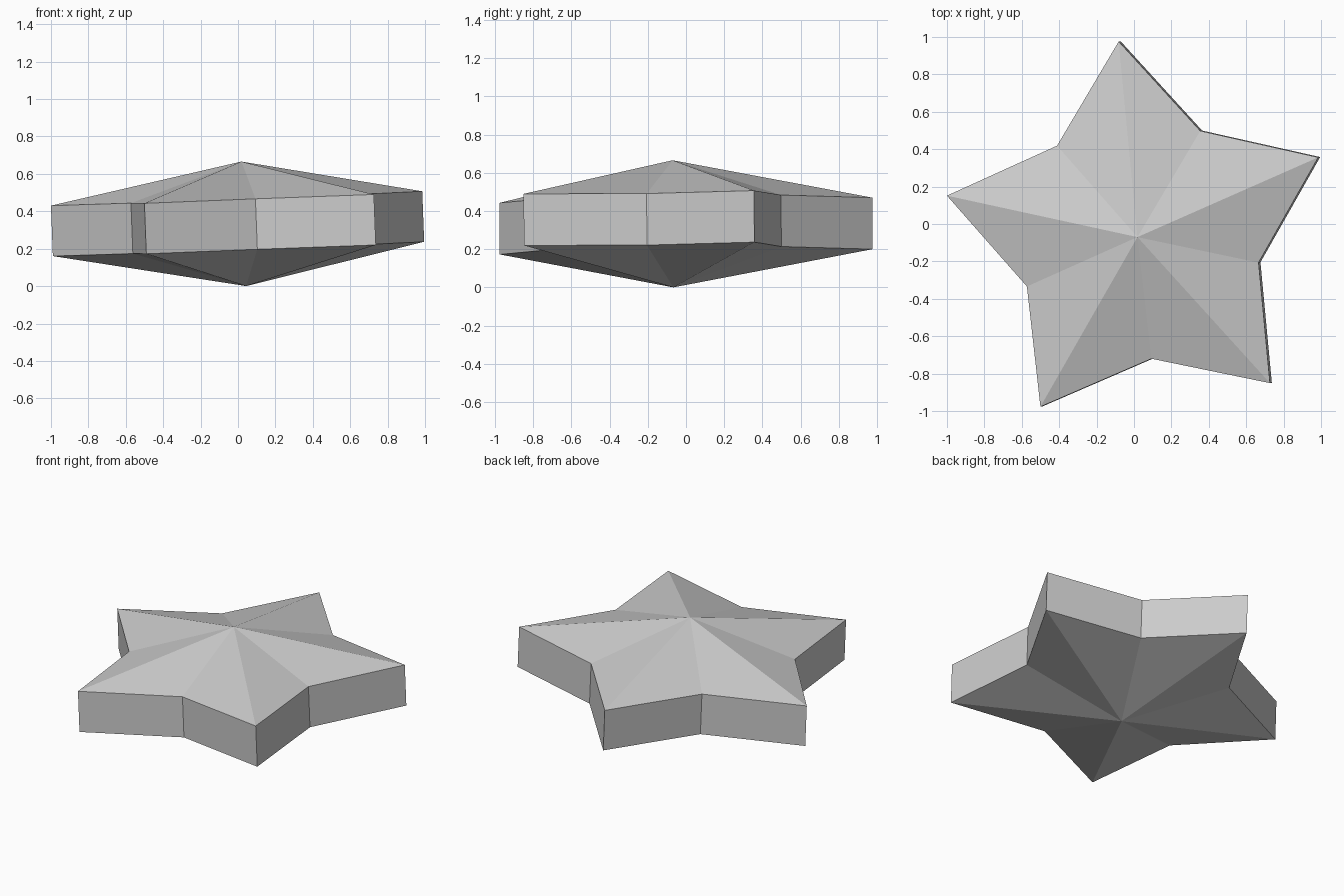
import bpy, bmesh, math
from mathutils import Matrix

cube = bpy.data.objects.get("Cube")
if cube:
    bpy.data.objects.remove(cube, do_unlink=True)

POINTS = 5
TIP_R, NOTCH_R = 1.05, 0.655
HALF_RIM, HALF_HEIGHT = 0.135, 0.333
START = math.radians(95.9)

# Plain grey material
grey = bpy.data.materials.new("grey")
grey.use_nodes = True
colour = (0.6, 0.6, 0.6, 1)
grey.diffuse_color = colour
grey.node_tree.nodes["Principled BSDF"].inputs["Base Color"].default_value = colour


def star_ring(bm, z):
    """Alternating tips and notches at one height."""
    ring = []
    for i in range(POINTS * 2):
        r = NOTCH_R if i % 2 else TIP_R
        a = START + i * math.pi / POINTS
        ring.append(bm.verts.new((r * math.cos(a), r * math.sin(a), z)))
    return ring


# Star with an upright rim and a faceted peak on each side
bm = bmesh.new()
lower, upper = star_ring(bm, -HALF_RIM), star_ring(bm, HALF_RIM)
bottom_peak = bm.verts.new((0, 0, -HALF_HEIGHT))
top_peak = bm.verts.new((0, 0, HALF_HEIGHT))
for i in range(POINTS * 2):
    j = (i + 1) % (POINTS * 2)
    bm.faces.new((lower[i], lower[j], upper[j], upper[i]))
    bm.faces.new((upper[i], upper[j], top_peak))
    bm.faces.new((lower[j], lower[i], bottom_peak))

# Slight lean, then set on the ground
lean = Matrix.Rotation(0.006, 4, 'X') @ Matrix.Rotation(-0.038, 4, 'Y')
bm.transform(Matrix.Translation((0.031, -0.068, HALF_HEIGHT)) @ lean)

mesh = bpy.data.meshes.new("star")
bm.to_mesh(mesh)
bm.free()
mesh.materials.append(grey)
star = bpy.data.objects.new("star", mesh)
bpy.context.collection.objects.link(star)
